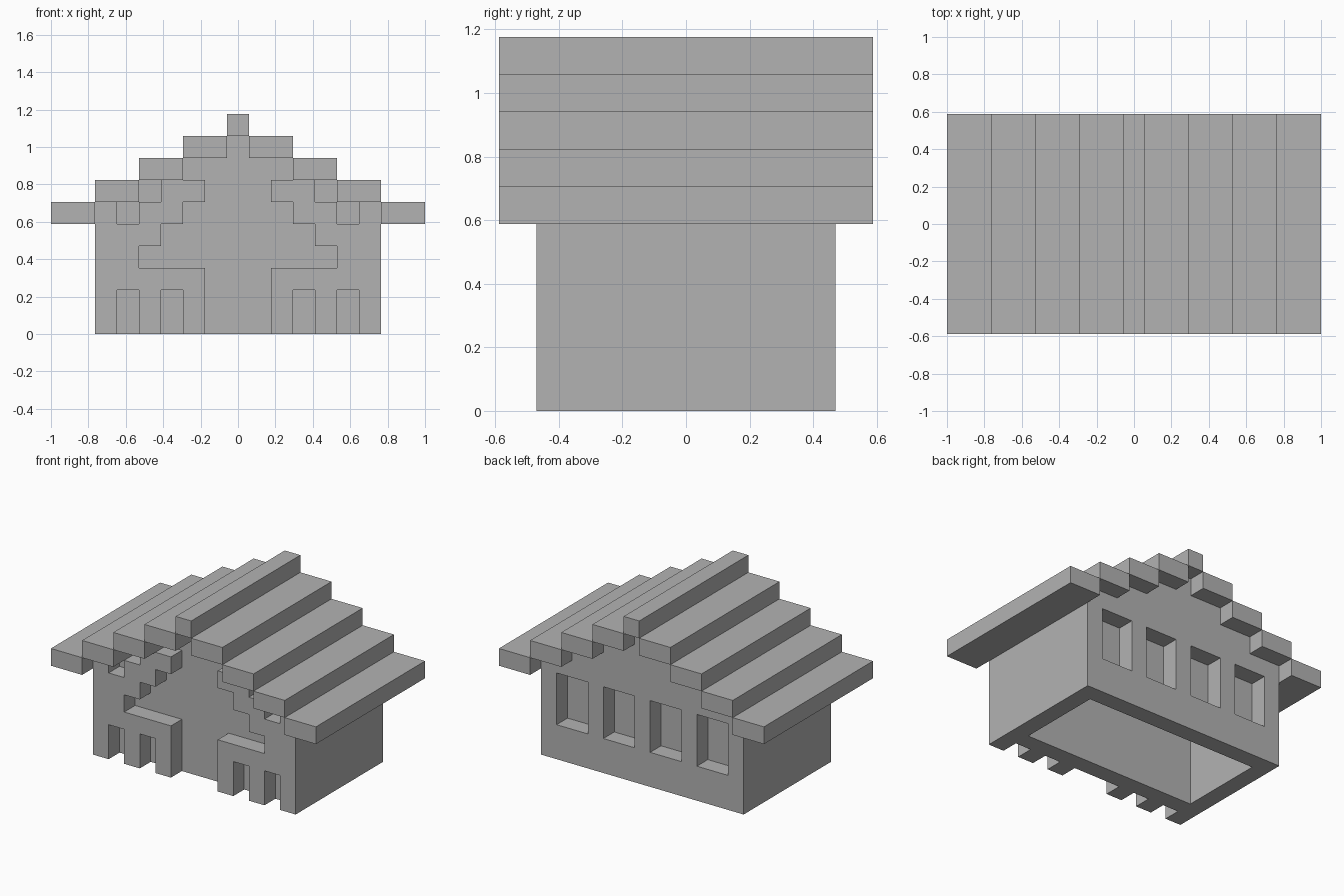
import bpy
import bmesh

U = 2 / 17  # one block of the grid

if "Cube" in bpy.data.objects:
    bpy.data.objects.remove(bpy.data.objects["Cube"], do_unlink=True)

stone = bpy.data.materials.new("plain grey")
stone.use_nodes = True
GREY = (0.45, 0.45, 0.45, 1)
stone.diffuse_color = GREY
stone.node_tree.nodes["Principled BSDF"].inputs["Base Color"].default_value = GREY


def slab(name, outline, y0, y1):
    """Extrude an x-z outline (in blocks) from y0 to y1."""
    bm = bmesh.new()
    verts = [bm.verts.new((x * U, y0 * U, z * U)) for x, z in outline]
    face = bm.faces.new(verts)
    new = bmesh.ops.extrude_face_region(bm, geom=[face])["geom"]
    moved = [v for v in new if isinstance(v, bmesh.types.BMVert)]
    bmesh.ops.translate(bm, verts=moved, vec=(0, (y1 - y0) * U, 0))
    bmesh.ops.recalc_face_normals(bm, faces=bm.faces)
    mesh = bpy.data.meshes.new(name)
    bm.to_mesh(mesh)
    bm.free()
    mesh.materials.append(stone)
    obj = bpy.data.objects.new(name, mesh)
    bpy.context.collection.objects.link(obj)
    return obj


def box(name, xa, xb, y0, y1, z0, z1):
    return slab(name, [(xa, z0), (xb, z0), (xb, z1), (xa, z1)], y0, y1)


def mirrored(outline):
    return [(-x, z) for x, z in outline]


# Stepped gable outline shared by front and back walls
half = [(6.5, 0)]
for i in range(4):
    x = 6.5 - 2 * i
    half += [(x, 6 + i)]
    if i < 3:
        half += [(x - 2, 6 + i)]
gable = half + mirrored(half)[::-1]

slab("front_wall", gable, -3, -2)
back_wall = slab("back_wall", gable, 3, 4)

# Back windows: recesses with a pane behind each
for i in range(4):
    x = -5.5 + 3 * i
    cutter = box("window_cutter", x, x + 2, 2.5, 4.5, 2, 5)
    cutter.hide_render = True
    mod = back_wall.modifiers.new("window", "BOOLEAN")
    mod.operation = "DIFFERENCE"
    mod.solver = "EXACT"
    mod.object = cutter
    bpy.context.view_layer.objects.active = back_wall
    bpy.ops.object.modifier_apply(modifier=mod.name)
    bpy.data.objects.remove(cutter, do_unlink=True)
    box(f"window_pane_{i + 1}", x, x + 2, 2, 3, 2, 5)

# Raised front facade: posts, rail and stepped bracket
facade = [(6.5, 0), (5.5, 0), (5.5, 2), (4.5, 2), (4.5, 0), (3.5, 0),
          (3.5, 2), (2.5, 2), (2.5, 0), (1.5, 0), (1.5, 3), (4.5, 3),
          (4.5, 4), (3.5, 4), (3.5, 5), (2.5, 5), (2.5, 6), (1.5, 6),
          (1.5, 7), (3.5, 7), (3.5, 6), (4.5, 6), (4.5, 5), (5.5, 5),
          (5.5, 6), (6.5, 6)]
slab("left_facade", facade, -4, -3)
slab("right_facade", mirrored(facade), -4, -3)

# Side walls and roof steps
for side, s in (("left", 1), ("right", -1)):
    box(f"{side}_wall", s * 5.5, s * 6.5, -2, 3, 0, 6)
    for i in range(4):
        x = 8.5 - 2 * i
        box(f"{side}_roof_step_{i + 1}", s * (x - 2), s * x, -5, 5, 5 + i, 6 + i)

# Side wall ends that close the corner behind the facade
box("roof_ridge", -0.5, 0.5, -5, 5, 9, 10)
